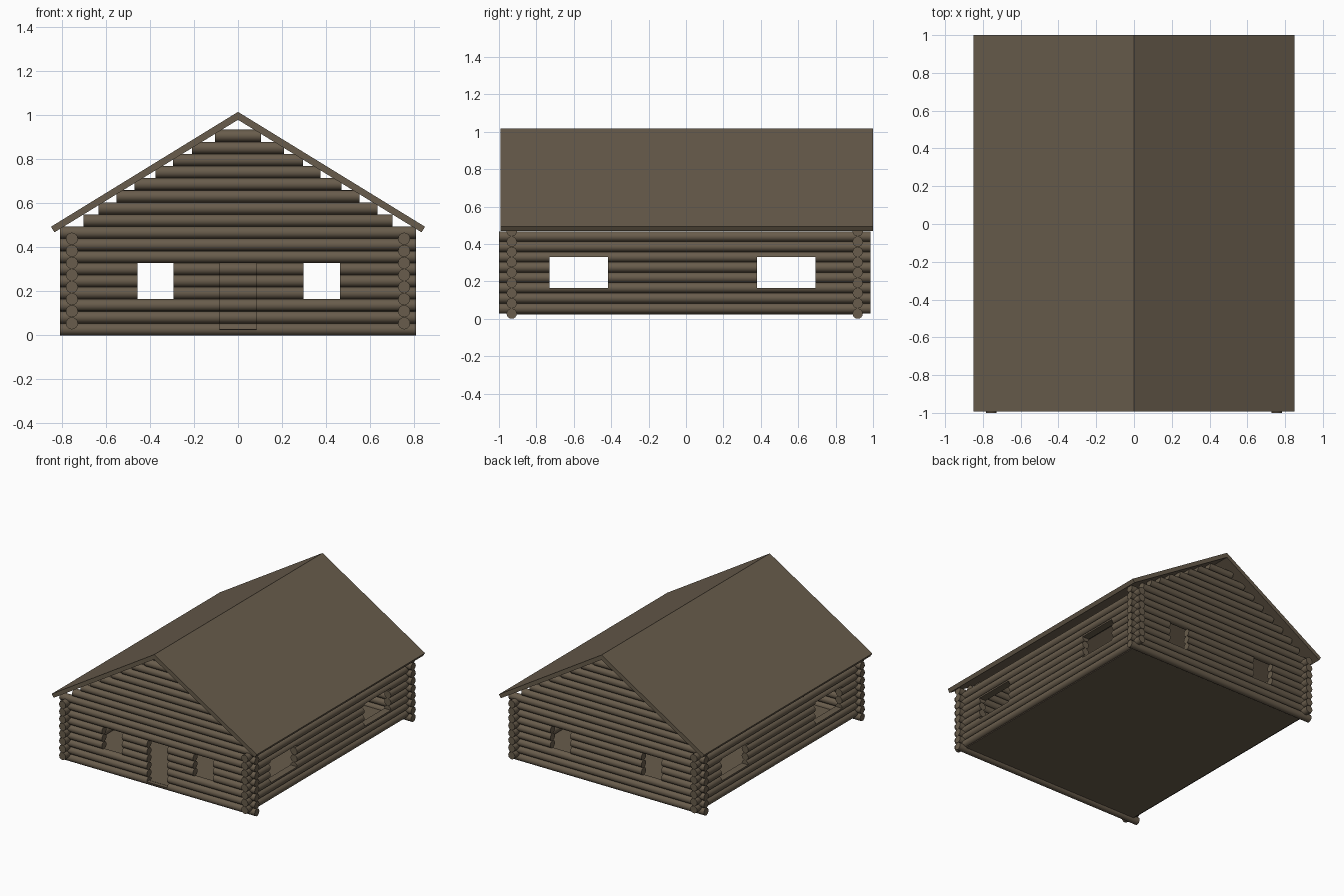
import bpy, bmesh, math

if "Cube" in bpy.data.objects:
    bpy.data.objects.remove(bpy.data.objects["Cube"])

P = 0.055            # log diameter and row pitch
R = P / 2
CY = -0.007          # log walls sit slightly forward of centre
wood = bpy.data.materials.new("wood")
wood.diffuse_color = (0.14, 0.108, 0.072, 1)
wood.use_nodes = True
wood.node_tree.nodes["Principled BSDF"].inputs["Base Color"].default_value = wood.diffuse_color


def finish(name, bm, smooth=False):
    bmesh.ops.recalc_face_normals(bm, faces=bm.faces)
    me = bpy.data.meshes.new(name)
    bm.to_mesh(me)
    bm.free()
    ob = bpy.data.objects.new(name, me)
    bpy.context.collection.objects.link(ob)
    me.materials.append(wood)
    if smooth:
        bpy.ops.object.select_all(action='DESELECT')
        ob.select_set(True)
        bpy.context.view_layer.objects.active = ob
        bpy.ops.object.shade_smooth_by_angle(angle=math.radians(30))
    return ob


def prism(bm, profile, axis, a, b):
    """Extrude a (side, z) profile along x or y from a to b."""
    def pt(s, z, t):
        return (t, s, z) if axis == 'x' else (s, t, z)
    ends = [[bm.verts.new(pt(s, z, t)) for s, z in profile] for t in (a, b)]
    n = len(profile)
    for e in ends:
        bm.faces.new(e)
    for i in range(n):
        j = (i + 1) % n
        bm.faces.new((ends[0][i], ends[0][j], ends[1][j], ends[1][i]))


def log(bm, axis, side, z, a, b, part='full'):
    """Round log, or only its lower or upper half."""
    n = 16
    if part == 'full':
        angles = [2 * math.pi * i / n for i in range(n)]
    else:
        start = math.pi if part == 'lower' else 0
        angles = [start + 2 * math.pi * i / n for i in range(n // 2 + 1)]
    prism(bm, [(side + R * math.cos(t), z + R * math.sin(t)) for t in angles], axis, a, b)


def log_row(bm, axis, side, z, a, b, openings):
    """One row of a wall, interrupted by openings (start, end, bottom, top)."""
    pos = a
    for o0, o1, lo, hi in sorted(openings):
        if z + R < lo + 0.005 or z - R > hi - 0.005:
            continue
        log(bm, axis, side, z, pos, o0)
        if abs(z - lo) < 0.005:
            log(bm, axis, side, z, o0, o1, 'lower')
        elif abs(z - hi) < 0.005:
            log(bm, axis, side, z, o0, o1, 'upper')
        pos = o1
    log(bm, axis, side, z, pos, b)


# Front and back walls with stepped gables
gable = [0.703, 0.635, 0.553, 0.47, 0.376, 0.295, 0.21, 0.104]
windows = [(-0.457, -0.292, 3 * P, 6 * P), (0.298, 0.463, 3 * P, 6 * P)]
door = [(-0.084, 0.084, R, 6 * P)]
for name, y, openings in (("front_wall", CY - 0.925, windows + door),
                          ("back_wall", CY + 0.925, windows)):
    bm = bmesh.new()
    for k in range(17):
        half = 0.81 if k < 9 else gable[k - 9]
        log_row(bm, 'x', y, R + k * P, -half, half, openings)
    finish(name, bm, True)

# Side walls, offset half a log in height
side_windows = [(-0.73, -0.417, 3 * P, 6 * P), (0.38, 0.692, 3 * P, 6 * P)]
for name, x in (("left_wall", -0.755), ("right_wall", 0.755)):
    bm = bmesh.new()
    for k in range(8):
        log_row(bm, 'y', x, (k + 1) * P, -1.0, 0.987, side_windows)
    finish(name, bm, True)

# Floor
bm = bmesh.new()
prism(bm, [(-0.755, 0.022), (0.755, 0.022), (0.755, 0.029), (-0.755, 0.029)],
      'y', CY - 0.925, CY + 0.925)
finish("floor", bm)

# Pitched roof
bm = bmesh.new()
prism(bm, [(0, 1.016), (0.85, 0.494), (0.834, 0.469), (0, 0.98),
           (-0.834, 0.469), (-0.85, 0.494)], 'y', -0.992, 1.0)
finish("roof", bm)
